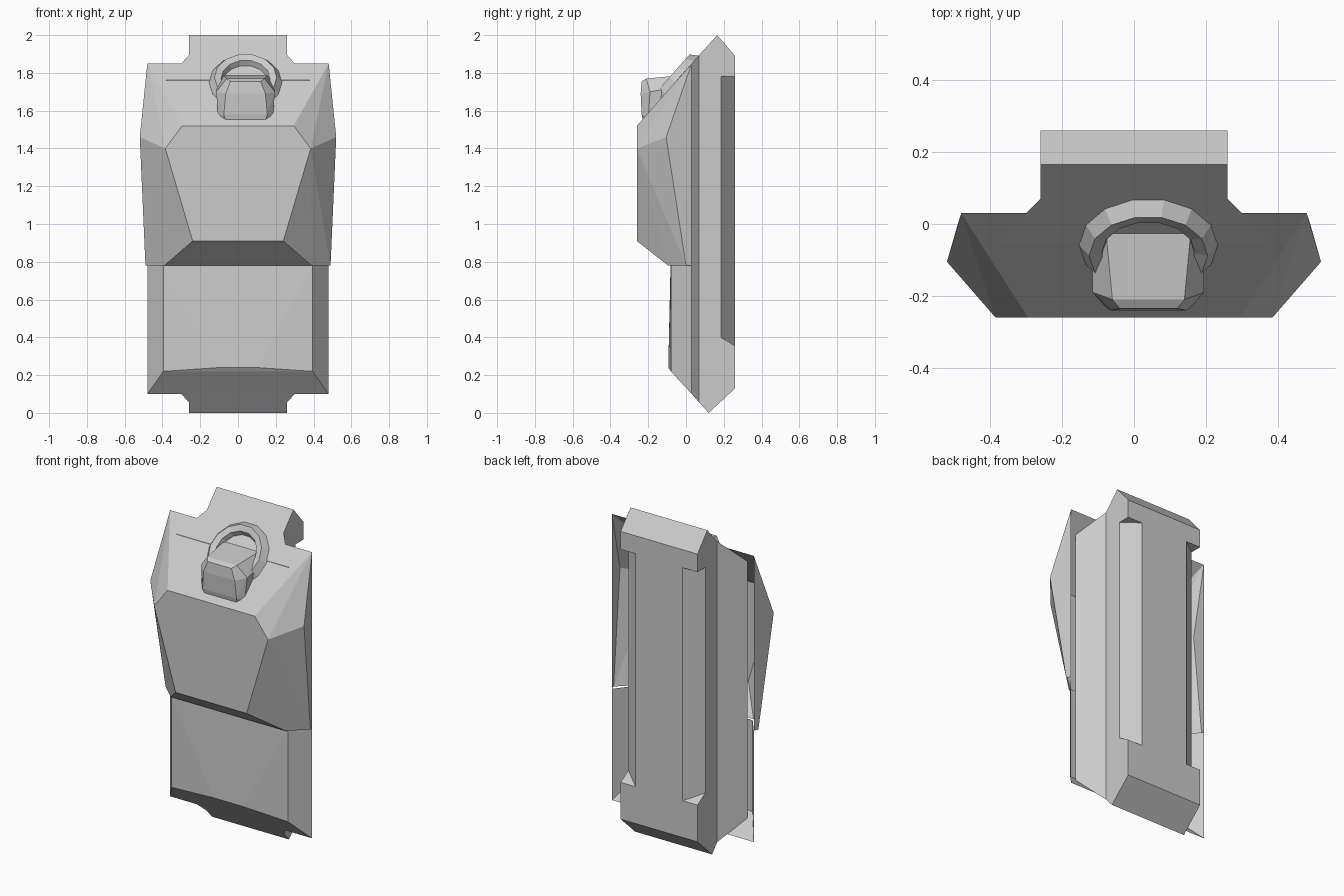
import bpy, bmesh, math
from mathutils import Vector, Matrix

if "Cube" in bpy.data.objects:
    bpy.data.objects.remove(bpy.data.objects["Cube"])


def finish(bm, name):
    me = bpy.data.meshes.new(name)
    bmesh.ops.dissolve_limit(bm, angle_limit=0.01, verts=bm.verts[:], edges=bm.edges[:])
    bm.to_mesh(me)
    bm.free()
    ob = bpy.data.objects.new(name, me)
    bpy.context.collection.objects.link(ob)
    return ob


def hull(name, pts, mirror=True, drop=None):
    """Convex hull of points, mirrored over x; drop(normal) removes open sides."""
    bm = bmesh.new()
    allp = list(pts)
    if mirror:
        allp += [(-x, y, z) for x, y, z in pts if x != 0]
    for p in allp:
        bm.verts.new(p)
    r = bmesh.ops.convex_hull(bm, input=bm.verts[:])
    junk = [g for g in set(r["geom_interior"] + r["geom_unused"])
            if isinstance(g, bmesh.types.BMVert)]
    if junk:
        bmesh.ops.delete(bm, geom=junk, context='VERTS')
    bmesh.ops.recalc_face_normals(bm, faces=bm.faces[:])
    if drop:
        bm.normal_update()
        gone = [f for f in bm.faces if drop(f.normal)]
        bmesh.ops.delete(bm, geom=gone, context='FACES')
    return finish(bm, name)


# Back core: constant cross-section, trimmed by the sloped ends
half = [(0.26, 0.26), (0.26, 0.07), (0.38, -0.05)]
section = half + [(-x, y) for x, y in reversed(half)]
bm = bmesh.new()
face = bm.faces.new([bm.verts.new((x, y, -0.3)) for x, y in section])
ext = bmesh.ops.extrude_face_region(bm, geom=[face])
bmesh.ops.translate(bm, vec=(0, 0, 2.6),
                    verts=[v for v in ext["geom"] if isinstance(v, bmesh.types.BMVert)])
for (y0, z0), (y1, z1) in [((0.03, 1.85), (0.165, 2.0)), ((0.165, 2.0), (0.26, 1.89)),
                           ((0.26, 0.13), (0.12, 0.0)), ((0.12, 0.0), (0.03, 0.10))]:
    n = Vector((0, -(z1 - z0), y1 - y0))
    cut = bmesh.ops.bisect_plane(bm, geom=bm.verts[:] + bm.edges[:] + bm.faces[:],
                                 plane_co=(0, y0, z0), plane_no=n, clear_outer=True)
    edges = [g for g in cut["geom_cut"] if isinstance(g, bmesh.types.BMEdge)]
    bmesh.ops.holes_fill(bm, edges=edges, sides=0)
bmesh.ops.recalc_face_normals(bm, faces=bm.faces[:])
core = finish(bm, "back_core")

# Slanted grooves along the back edges of the core
for s in (1, -1):
    tri = [(0.28, 0.17), (0.28, 0.30), (0.1067, 0.30)]
    pts = [(s * x, y, 1.78) for x, y in tri]
    pts += [(s * x, y, 0.40 - 0.6 * (y - 0.185)) for x, y in tri]
    cutter = hull("groove_cutter", pts, mirror=False)
    cutter.hide_render = True
    cutter.hide_set(True)
    mod = core.modifiers.new("groove", 'BOOLEAN')
    mod.operation = 'DIFFERENCE'
    mod.solver = 'EXACT'
    mod.object = cutter
bpy.context.view_layer.objects.active = core
for m in list(core.modifiers):
    bpy.ops.object.modifier_apply(modifier=m.name)
for ob in [o for o in bpy.data.objects if o.name.startswith("groove_cutter")]:
    bpy.data.objects.remove(ob)

# Upper armour shell, open at the back
hull("upper_shell", [
    (0.48, 0.03, 1.85), (0.295, -0.26, 1.52), (0.52, -0.105, 1.46), (0.385, -0.26, 1.40),
    (0.24, -0.26, 0.91), (0.39, -0.095, 0.78), (0.49, 0.0, 0.78), (0.48, 0.03, 0.78),
], drop=lambda n: n.y > 0.9 or n.z < -0.99)

# Lower armour shell, open at the back and top
hull("lower_shell", [
    (0.48, 0.03, 0.78), (0.395, -0.08, 0.78), (0.48, 0.03, 0.10), (0.395, -0.08, 0.22),
    (0.1, -0.094, 0.24), (0.1, -0.082, 0.78),
], drop=lambda n: n.y > 0.9 or n.z > 0.99)

# Faceted knob standing on the upper slope, slightly off centre
CX = 0.04
prof = [(0.10, -0.225, 1.53), (0.115, -0.235, 1.58), (0.105, -0.24, 1.69), (0.08, -0.235, 1.755),
        (0.145, -0.20, 1.56), (0.155, -0.19, 1.70), (0.10, -0.21, 1.77),
        (0.10, -0.05, 1.77), (0.155, -0.03, 1.73), (0.12, 0.0, 1.79)]
knob = hull("knob", prof)
knob.location.x = CX

# Raised ring around the knob, lying on the slope
bm = bmesh.new()
N, loops = 14, []
tilt = Matrix.Rotation(math.atan2(0.33, 0.29), 4, 'X')
for i in range(N):
    a = 2 * math.pi * i / N
    loop = []
    for r, h in [(0.20, -0.01), (0.165, 0.04), (0.13, 0.03), (0.115, -0.01)]:
        p = tilt @ Vector((r * math.cos(a), r * math.sin(a), h))
        loop.append(bm.verts.new(p + Vector((CX, -0.058, 1.75))))
    loops.append(loop)
for i in range(N):
    A, B = loops[i], loops[(i + 1) % N]
    for k in range(4):
        bm.faces.new((A[k], B[k], B[(k + 1) % 4], A[(k + 1) % 4]))
bmesh.ops.recalc_face_normals(bm, faces=bm.faces[:])
finish(bm, "knob_ring")
